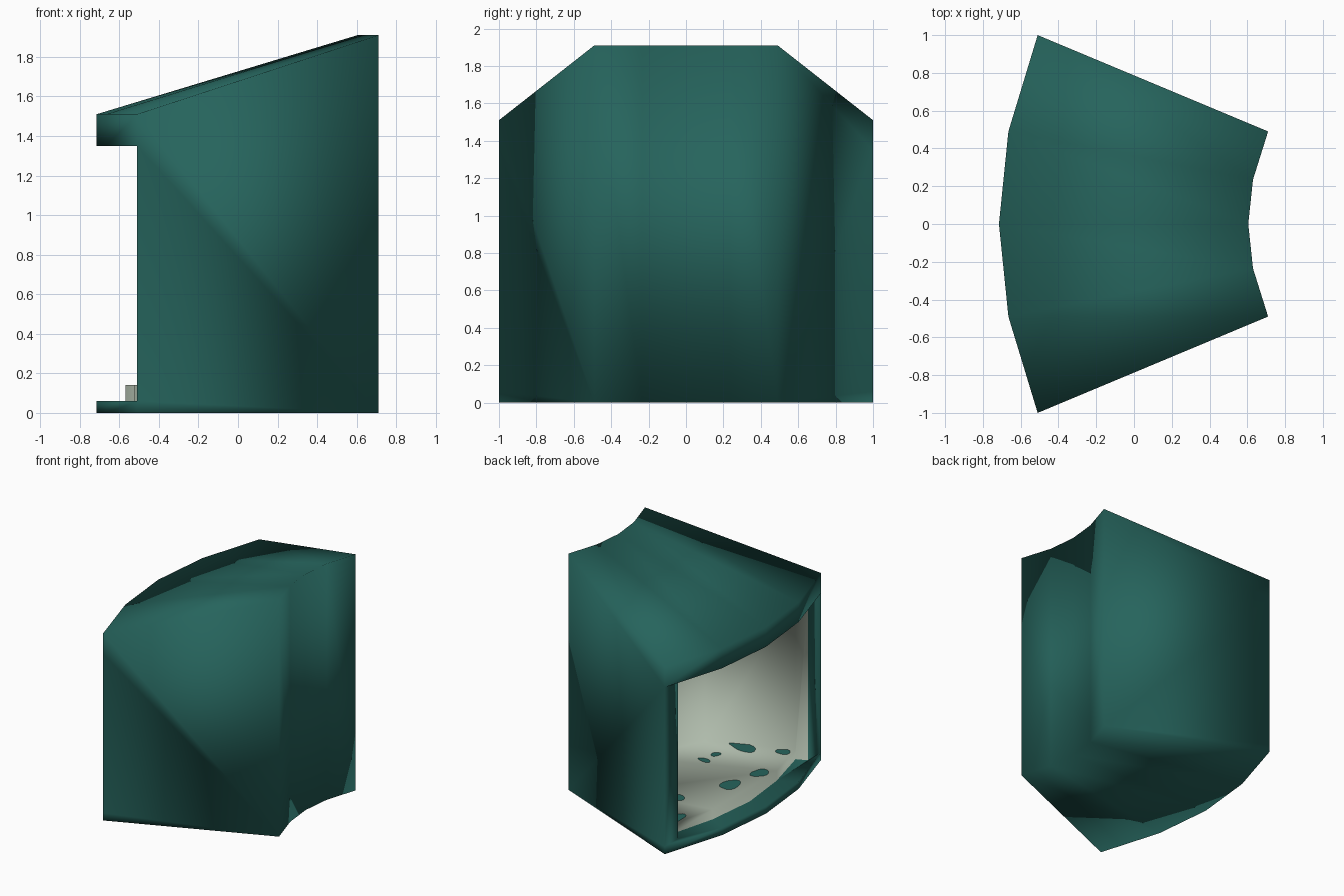
import bpy, bmesh, math, random
from mathutils import Vector

if "Cube" in bpy.data.objects:
    bpy.data.objects.remove(bpy.data.objects["Cube"])

random.seed(4)

def material(name, rgb):
    m = bpy.data.materials.new(name)
    m.diffuse_color = (*rgb, 1)
    m.use_nodes = True
    m.node_tree.nodes["Principled BSDF"].inputs["Base Color"].default_value = m.diffuse_color
    return m

GREEN = material("dark_teal", (0.019, 0.127, 0.108))
CREAM = material("pale_cream", (0.44, 0.51, 0.42))

def mirror(half):
    """Mirror plan points in y; the last point lies on the centre line."""
    return half + [(x, -y) for x, y in reversed(half[:-1])]

# plan outlines
front = mirror([(-0.51, 1.0), (-0.665, 0.49), (-0.715, 0)])
back = mirror([(0.71, 0.49), (0.63, 0.235), (0.605, 0)])
sill = mirror([(-0.425, 0.794), (-0.525, 0.41), (-0.57, 0)])
inner = mirror([(-0.425, 0.794), (0.2, 0.53), (0.5, 0.33), (0.46, 0)])
jamb = [(-0.51, 0.83), (-0.51, -0.83)]
Z_LEDGE, Z_FLOOR, Z_SOFFIT, Z_EAVE, Z_TOP = 0.06, 0.14, 1.35, 1.51, 1.91

def ceil(p):
    return Z_SOFFIT + max(0, 0.33 * (p[0] + 0.425))

bm = bmesh.new()
cache = {}

def face(points, mat=0):
    vs = []
    for (x, y), z in points:
        key = (round(x, 4), round(y, 4), round(z, 4))
        if key not in cache:
            cache[key] = bm.verts.new(key)
        vs.append(cache[key])
    f = bm.faces.new(vs)
    f.material_index = mat
    f.smooth = True

def band(a, b, z0a, z1a, z0b, z1b, mat=0):
    face([(a, z0a), (b, z0b), (b, z1b), (a, z1a)], mat)

for i in range(4):
    f0, f1, b0, b1 = front[i], front[i + 1], back[i], back[i + 1]
    # underside, roof, back wall, front fascias
    face([(f0, 0), (f1, 0), (b1, 0), (b0, 0)])
    face([(f0, Z_EAVE), (f1, Z_EAVE), (b1, Z_TOP), (b0, Z_TOP)])
    band(b0, b1, 0, Z_TOP, 0, Z_TOP)
    band(f0, f1, 0, Z_LEDGE, 0, Z_LEDGE)
    band(f0, f1, Z_SOFFIT, Z_EAVE, Z_SOFFIT, Z_EAVE)
    # entrance ledge and soffit
    for z in (Z_LEDGE, Z_SOFFIT):
        pts = [(f0, z), (f1, z), (sill[i + 1], z), (sill[i], z)]
        if i == 0:
            pts.append((jamb[0], z))
        if i == 3:
            pts.insert(2, (jamb[1], z))
        face(pts)
    # raised sill
    band(sill[i], sill[i + 1], Z_LEDGE, Z_FLOOR, Z_LEDGE, Z_FLOOR, 1)

# side walls and door jambs
for k, j in ((0, 0), (4, 1)):
    a, b, s = front[k], back[k], sill[k]
    face([(a, 0), (a, Z_LEDGE), (a, Z_SOFFIT), (a, Z_EAVE), (b, Z_TOP), (b, 0)])
    band(a, jamb[j], Z_LEDGE, Z_SOFFIT, Z_LEDGE, Z_SOFFIT)
    face([(jamb[j], Z_LEDGE), (s, Z_LEDGE), (s, Z_FLOOR), (s, Z_SOFFIT), (jamb[j], Z_SOFFIT)], 1)

# interior walls, floor and ceiling
for a, b in zip(inner, inner[1:]):
    band(a, b, Z_FLOOR, ceil(a), Z_FLOOR, ceil(b), 1)
face([(p, Z_FLOOR) for p in inner] + [(p, Z_FLOOR) for p in reversed(sill[1:-1])], 1)
face([(p, ceil(p)) for p in inner], 1)
# the soffit stops at the sill line, so close the ceiling's front strip
face([(p, Z_SOFFIT + 0.0005 * (0 < i < 4)) for i, p in enumerate(sill)], 1)
bmesh.ops.remove_doubles(bm, verts=bm.verts, dist=0.001)

bmesh.ops.recalc_face_normals(bm, faces=bm.faces)
me = bpy.data.meshes.new("booth_shell")
bm.to_mesh(me)
bm.free()
me.materials.append(GREEN)
me.materials.append(CREAM)
bpy.context.collection.objects.link(bpy.data.objects.new("booth_shell", me))

# irregular spots lying on the interior surfaces
sm = bmesh.new()

def spot(c, u, v, ru, rv):
    c, u, v = Vector(c), Vector(u).normalized(), Vector(v).normalized()
    n = u.cross(v)
    ph, ph2 = random.uniform(0, 6.28), random.uniform(0, 6.28)
    vs = []
    for i in range(18):
        t = math.tau * i / 18
        w = 1 + 0.12 * math.sin(2 * t + ph) + 0.08 * math.sin(3 * t + ph2)
        vs.append(sm.verts.new(c + n * 0.004 + u * (ru * w * math.cos(t)) + v * (rv * w * math.sin(t))))
    sm.faces.new(vs)

# floor spots
for x, y, rx, ry in ((-0.39, -0.01, .06, .1), (0.01, -0.25, .05, .03), (0, -0.38, .03, .04),
                     (-0.45, -0.3, .06, .07), (-0.40, 0.68, .05, .07), (-0.09, -0.6, .12, .06),
                     (-0.38, -0.7, .05, .05), (0.1, 0.3, .1, .08), (-0.2, 0.4, .06, .05), (0.33, 0, .06, .08)):
    spot((x, y, Z_FLOOR), (1, 0, 0), (0, 1, 0), rx, ry)

# side wall spots: x, z and radii, the same on both sides
wall_spots = ((0.06, 0.49, .09, .14), (-0.18, 0.63, .035, .04), (0.13, 0.7, .035, .04),
              (-0.35, 0.32, .08, .12), (-0.05, 0.95, .1, .09), (-0.3, 1.1, .06, .09),
              (0.08, 1.25, .07, .06), (-0.2, 0.85, .04, .05), (-0.33, 0.75, .03, .04))
for s in (-1, 1):
    for x, z, ru, rv in wall_spots:
        y = s * (0.53 + (0.2 - x) * 0.4224)
        spot((x, y, z), (-s, 0.4224, 0), (0, 0, 1), ru, rv)
    # angled corner and back wall spots
    for t, z, ru, rv in ((0.3, 0.42, .04, .07), (0.6, 0.62, .07, .07), (0.45, 0.24, .09, .04),
                         (0.5, 0.95, .07, .09), (0.4, 1.25, .05, .07)):
        spot((0.2 + 0.3 * t, s * (0.53 - 0.2 * t), z), (-s * 0.3, 0.2, 0), (0, 0, 1), ru, rv)
    for t, z, r in ((0.5, 0.4, .09), (0.3, 0.75, .06), (0.6, 1.05, .1), (0.4, 1.35, .06)):
        spot((0.46 + 0.04 * t, s * 0.33 * t, z), (-s * 0.04, -0.33, 0), (0, 0, 1), r, r * 1.2)

# ceiling spots
for x, y, r in ((-0.2, 0.3, .1), (-0.15, -0.4, .08), (0.15, 0, .11), (-0.3, -0.05, .06), (0.2, -0.3, .06)):
    spot((x, y, ceil((x, y))), (0, 1, 0), (1, 0, 0.33), r, r)

me = bpy.data.meshes.new("interior_spots")
sm.to_mesh(me)
sm.free()
me.materials.append(GREEN)
bpy.context.collection.objects.link(bpy.data.objects.new("interior_spots", me))
